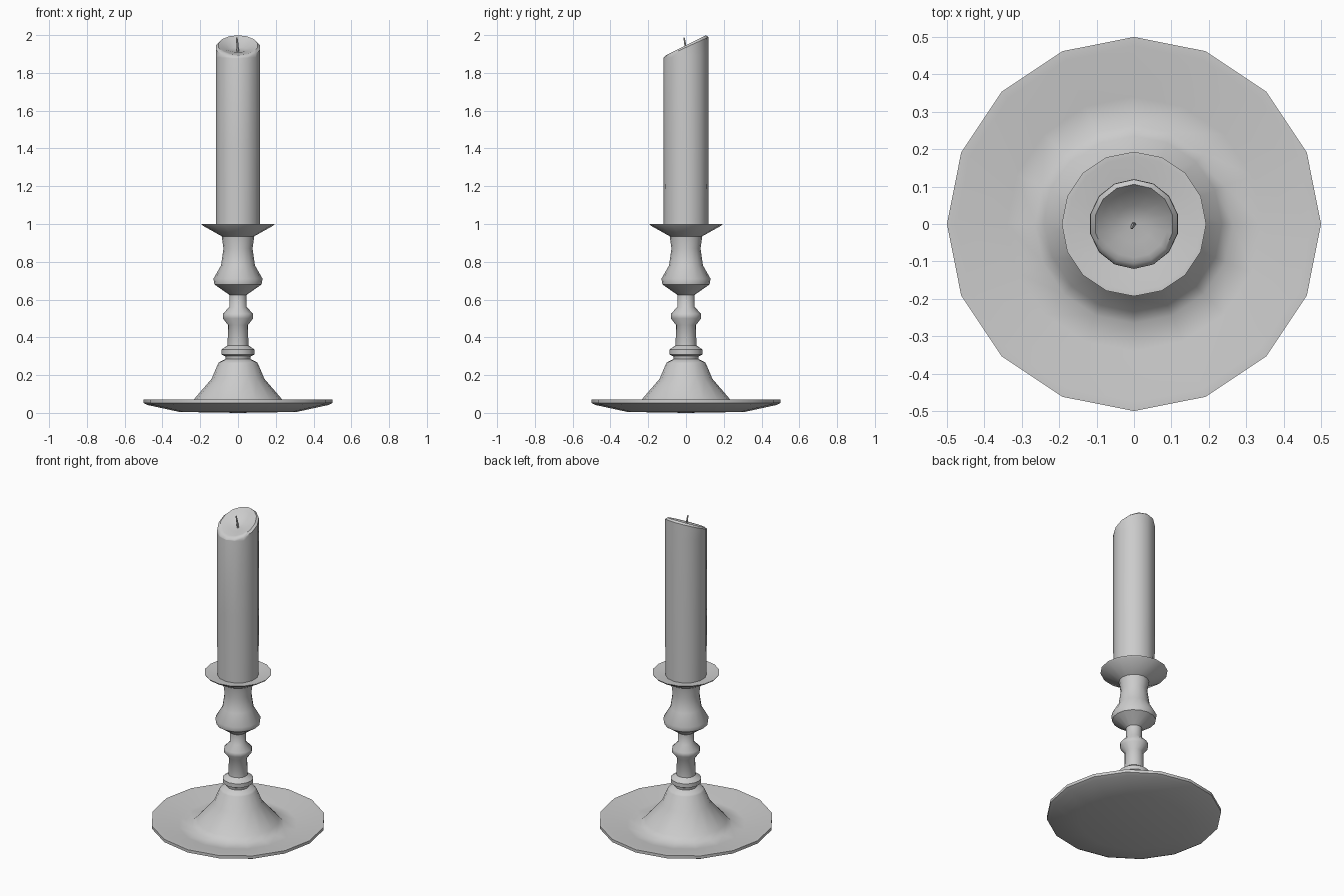
import bpy, bmesh, math

if "Cube" in bpy.data.objects:
    bpy.data.objects.remove(bpy.data.objects["Cube"])


def lathe(name, rings, sides, phase=0.0, angle=45):
    """Skin rings of (radius, z, slope along y, centre x, centre y); radius 0 is a pole."""
    bm = bmesh.new()
    loops = []
    for ring in rings:
        r, z, slope, cx, cy = (tuple(ring) + (0, 0, 0))[:5]
        if r == 0:
            loops.append([bm.verts.new((cx, cy, z))])
            continue
        loop = []
        for i in range(sides):
            a = 2 * math.pi * i / sides + phase
            y = r * math.sin(a)
            loop.append(bm.verts.new((cx + r * math.cos(a), cy + y, z + slope * y)))
        loops.append(loop)
    for low, high in zip(loops, loops[1:]):
        for i in range(sides):
            j = (i + 1) % sides
            if len(low) == 1:
                bm.faces.new((low[0], high[j], high[i]))
            elif len(high) == 1:
                bm.faces.new((low[i], low[j], high[0]))
            else:
                bm.faces.new((low[i], low[j], high[j], high[i]))
    bmesh.ops.recalc_face_normals(bm, faces=bm.faces[:])
    mesh = bpy.data.meshes.new(name)
    bm.to_mesh(mesh)
    bm.free()
    obj = bpy.data.objects.new(name, mesh)
    bpy.context.collection.objects.link(obj)
    bpy.ops.object.select_all(action='DESELECT')
    obj.select_set(True)
    bpy.context.view_layer.objects.active = obj
    bpy.ops.object.shade_smooth_by_angle(angle=math.radians(angle))
    return obj


# Holder: drip plate, conical foot, turned stem and cup
lathe("candle_holder", [
    (0, 0), (0.31, 0.005), (0.48, 0.042), (0.5, 0.052), (0.5, 0.07), (0.475, 0.07),
    (0.34, 0.04), (0.265, 0.042), (0.235, 0.07), (0.14, 0.18), (0.105, 0.262),
    (0.098, 0.27), (0.065, 0.285), (0.068, 0.3), (0.088, 0.31), (0.088, 0.335),
    (0.055, 0.358), (0.053, 0.465), (0.08, 0.5), (0.08, 0.525), (0.046, 0.56),
    (0.046, 0.625), (0.125, 0.68), (0.13, 0.71), (0.09, 0.78), (0.077, 0.87),
    (0.086, 0.935), (0.188, 0.992), (0.193, 1.0), (0.18, 1.0), (0.12, 0.985), (0, 0.985),
], 16)

# Candle with a slanted, slightly melted top
lathe("candle", [
    (0, 0.975), (0.118, 0.975), (0.12, 1.4), (0.12, 1.885, 0.05), (0.119, 1.935, 0.46),
    (0.106, 1.946, 0.5), (0.09, 1.938, 0.46), (0.05, 1.922, 0.25), (0, 1.912),
], 14, math.pi / 14)

# Wick, bent slightly forward
lathe("wick", [
    (0, 1.905), (0.006, 1.905), (0.006, 1.95, 0, -0.003, -0.004),
    (0.004, 1.985, 0, -0.006, -0.01), (0, 1.99, 0, -0.006, -0.011),
], 6)
